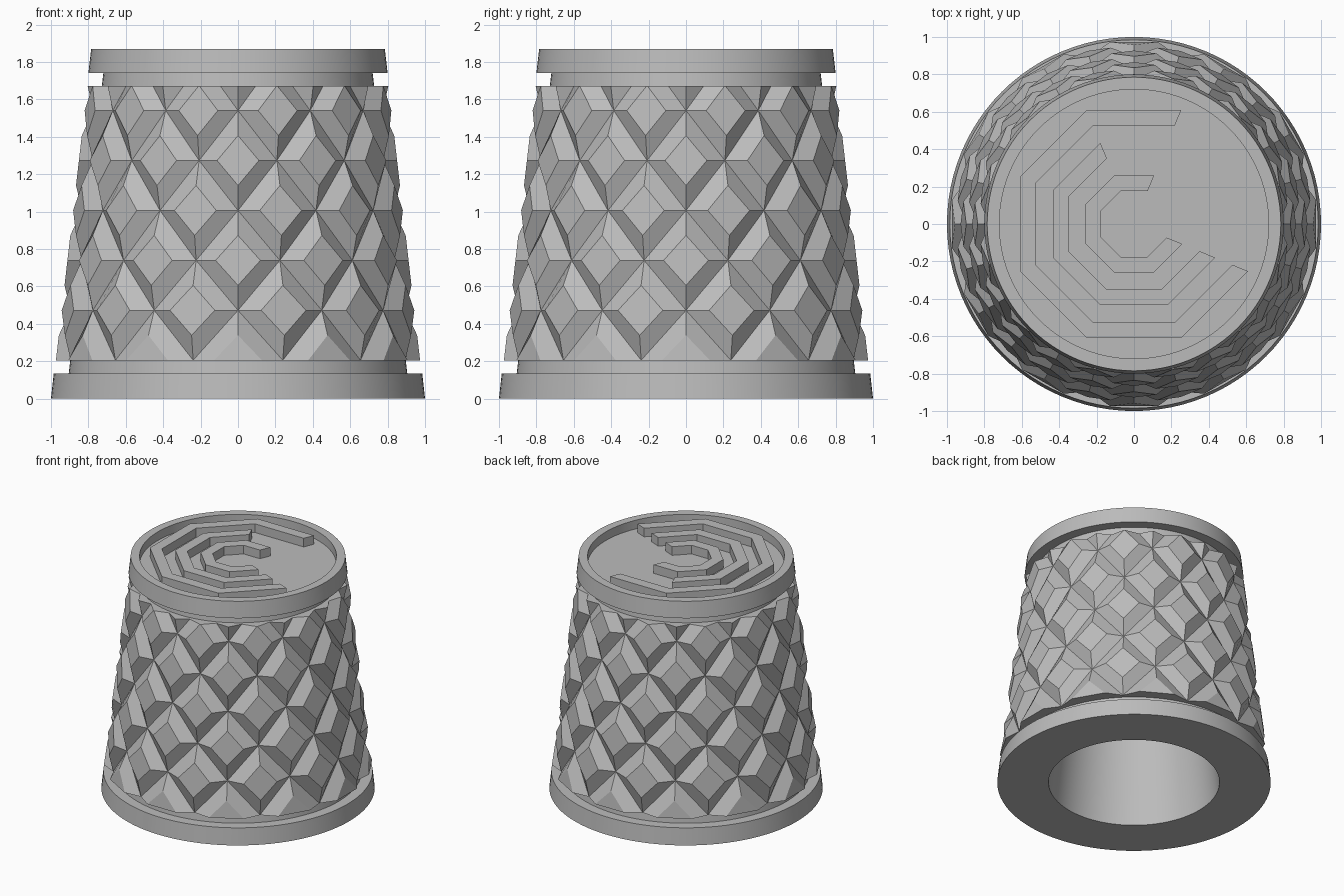
import bpy, bmesh
from math import sin, cos, pi, radians

if "Cube" in bpy.data.objects:
    bpy.data.objects.remove(bpy.data.objects["Cube"], do_unlink=True)

grey = bpy.data.materials.new("plain_grey")
grey.use_nodes = True
colour = (0.5, 0.5, 0.5, 1)
grey.diffuse_color = colour
grey.node_tree.nodes["Principled BSDF"].inputs["Base Color"].default_value = colour


def finish(bm, name, smooth=False):
    bmesh.ops.remove_doubles(bm, verts=bm.verts, dist=1e-4)
    bmesh.ops.recalc_face_normals(bm, faces=bm.faces)
    mesh = bpy.data.meshes.new(name)
    bm.to_mesh(mesh)
    bm.free()
    mesh.materials.append(grey)
    obj = bpy.data.objects.new(name, mesh)
    bpy.context.collection.objects.link(obj)
    if smooth:
        bpy.ops.object.select_all(action='DESELECT')
        obj.select_set(True)
        bpy.context.view_layer.objects.active = obj
        bpy.ops.object.shade_smooth_by_angle(angle=radians(30))
    return obj


def polar(r, angle, z):
    return (r * sin(angle), -r * cos(angle), z)


# Turned core: rims, grooves, recessed top and tapered bore
profile = [(0, 1.6), (0.45, 1.6), (0.625, 0), (1, 0), (0.985, 0.135),
           (0.905, 0.135), (0.72, 1.74), (0.80, 1.74), (0.785, 1.87),
           (0.72, 1.87), (0.72, 1.80), (0, 1.80)]
bm = bmesh.new()
points = [bm.verts.new((r, 0, z)) for r, z in profile]
edges = [bm.edges.new(pair) for pair in zip(points, points[1:])]
bmesh.ops.spin(bm, geom=points + edges, cent=(0, 0, 0), axis=(0, 0, 1),
               angle=2 * pi, steps=96, use_merge=True)
finish(bm, "core_with_rims", smooth=True)

# Faceted sleeve: staggered rows of blunt diamond studs on a cone
COUNT, ROW, LOW, HIGH = 12, 0.267, 0.205, 1.67
half = pi / COUNT


def stud_radius(z):
    return 0.997 - 0.115 * z


def valley_radius(z):
    return 0.95 - 0.115 * z


bm = bmesh.new()
for row in range(7):
    z = LOW + ROW * row
    for k in range(COUNT):
        mid = (2 * k + row % 2) * half
        outer, inner = [], []
        for da, dz in ((-1, 0), (0, -1), (1, 0), (0, 1)):
            zo, zi = z + dz * ROW, z + dz * ROW / 2
            outer.append(bm.verts.new(polar(valley_radius(zo), mid + da * half, zo)))
            flat = stud_radius(zi) / cos(da * half / 2)
            inner.append(bm.verts.new(polar(flat, mid + da * half / 2, zi)))
        bm.faces.new(inner)
        for i in range(4):
            j = (i + 1) % 4
            bm.faces.new((outer[i], outer[j], inner[j], inner[i]))
bmesh.ops.remove_doubles(bm, verts=bm.verts, dist=1e-4)

# Trim the sleeve level at both ends
for z, direction in ((LOW, -1), (HIGH, 1)):
    bmesh.ops.bisect_plane(bm, geom=bm.verts[:] + bm.edges[:] + bm.faces[:],
                           plane_co=(0, 0, z), plane_no=(0, 0, direction),
                           clear_outer=True, dist=1e-4)

# Turn the trimmed edges inward to meet the core
border = [e for e in bm.edges if e.is_boundary]
lip = bmesh.ops.extrude_edge_only(bm, edges=border)["geom"]
for v in lip:
    if isinstance(v, bmesh.types.BMVert):
        scale = (0.91 - 0.115 * v.co.z) / v.co.xy.length
        v.co.x *= scale
        v.co.y *= scale
finish(bm, "diamond_sleeve")


# Plain angular ridges in the recessed top
def ridge(name, radius, first, count, width=0.09):
    bm = bmesh.new()
    pairs = []
    for k in range(first, first + count):
        a = (k + 0.5) * pi / 4
        pairs.append([bm.verts.new(polar(r, a, 1.87)) for r in (radius, radius - width)])
    faces = [bm.faces.new((a[0], b[0], b[1], a[1])) for a, b in zip(pairs, pairs[1:])]
    walls = bmesh.ops.extrude_face_region(bm, geom=faces, use_keep_orig=True)["geom"]
    for v in walls:
        if isinstance(v, bmesh.types.BMVert):
            v.co.z = 1.79
    finish(bm, name)


ridge("outer_ridge", 0.66, 3, 7)
ridge("middle_ridge", 0.47, 4, 6)
ridge("inner_ridge", 0.28, 3, 7)
